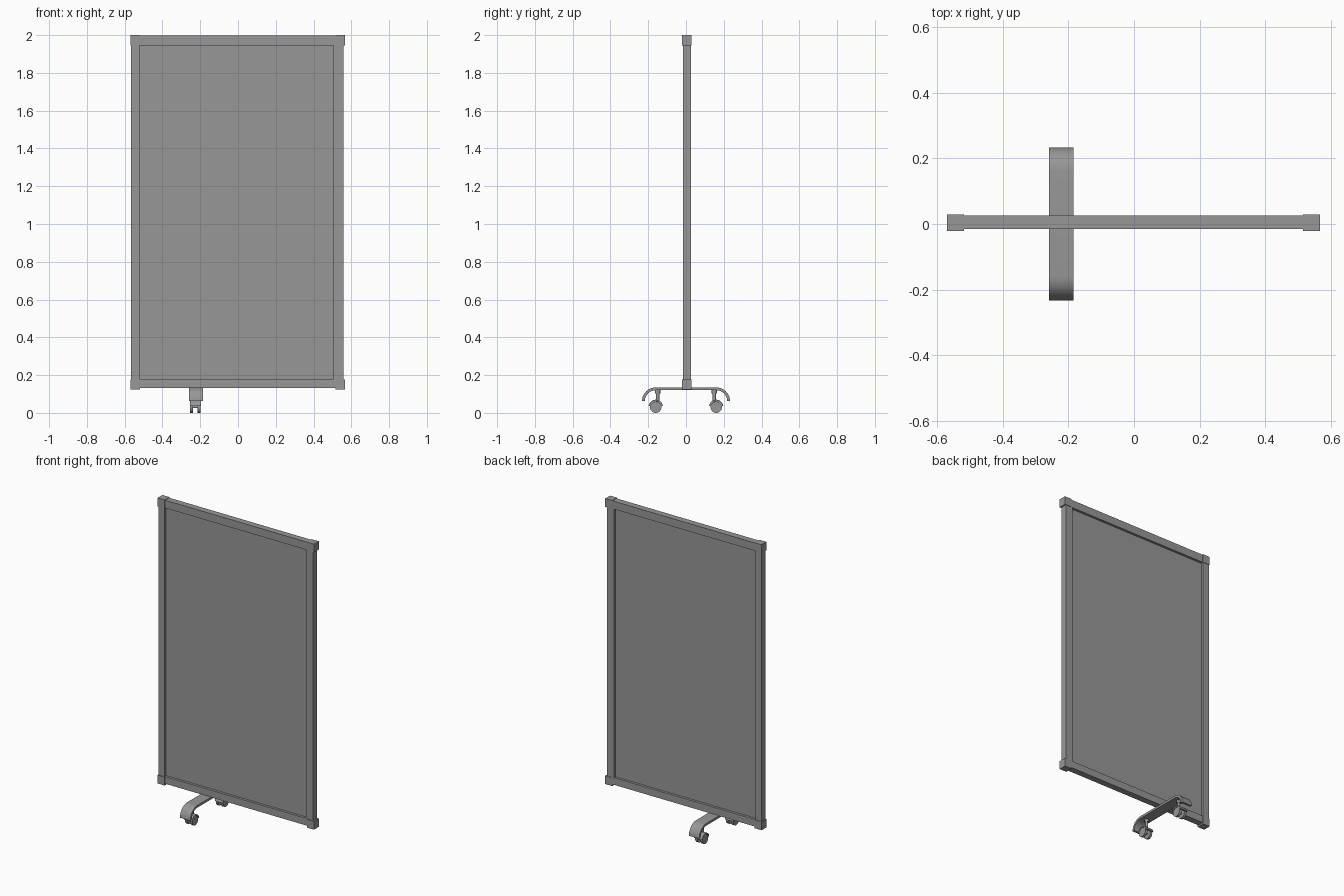
import bpy, bmesh
from math import sin, cos, pi
from mathutils import Matrix, Vector

cube = bpy.data.objects.get("Cube")
if cube:
    bpy.data.objects.remove(cube, do_unlink=True)

grey = bpy.data.materials.new("mid grey")
grey.use_nodes = True
grey.diffuse_color = (0.31, 0.31, 0.31, 1)
grey.node_tree.nodes["Principled BSDF"].inputs["Base Color"].default_value = (0.31, 0.31, 0.31, 1)


def finish(name, bm, smooth=False):
    bmesh.ops.recalc_face_normals(bm, faces=bm.faces)
    mesh = bpy.data.meshes.new(name)
    bm.to_mesh(mesh)
    bm.free()
    mesh.materials.append(grey)
    obj = bpy.data.objects.new(name, mesh)
    bpy.context.collection.objects.link(obj)
    if smooth:
        bpy.ops.object.select_all(action="DESELECT")
        obj.select_set(True)
        bpy.context.view_layer.objects.active = obj
        bpy.ops.object.shade_smooth_by_angle(angle=0.6)
    return obj


def box(name, x, y, z):
    """Box spanning the given (low, high) ranges."""
    bm = bmesh.new()
    bmesh.ops.create_cube(bm, size=1)
    for v in bm.verts:
        v.co = Vector([(r[0] + r[1]) / 2 + c * (r[1] - r[0]) for r, c in zip((x, y, z), v.co)])
    return finish(name, bm)


def cylinder(name, centre, radius, depth, axis="Z"):
    bm = bmesh.new()
    turn = Matrix.Rotation(pi / 2, 4, "Y") if axis == "X" else Matrix()
    bmesh.ops.create_cone(bm, cap_ends=True, segments=24, radius1=radius, radius2=radius,
                          depth=depth, matrix=Matrix.Translation(centre) @ turn)
    return finish(name, bm, True)


def extrude_x(name, profile, x0, x1):
    """Closed (y, z) profile swept along x."""
    bm = bmesh.new()
    face = bm.faces.new([bm.verts.new((x0, y, z)) for y, z in profile])
    new = bmesh.ops.extrude_face_region(bm, geom=[face])["geom"]
    bmesh.ops.translate(bm, vec=(x1 - x0, 0, 0),
                        verts=[v for v in new if isinstance(v, bmesh.types.BMVert)])
    return finish(name, bm, True)


def arc(cy, cz, radius, start, end, steps=10):
    return [(cy + radius * cos(start + (end - start) * i / steps),
             cz + radius * sin(start + (end - start) * i / steps)) for i in range(steps + 1)]


# Screen panel and its frame
rail_y = (-0.016, 0.026)
box("panel", (-0.53, 0.52), (0, 0.01), (0.17, 1.96))
box("top_rail", (-0.53, 0.53), rail_y, (1.945, 1.997))
box("bottom_rail", (-0.53, 0.53), rail_y, (0.133, 0.18))
box("right_rail", (-0.567, -0.522), rail_y, (0.16, 1.96))
box("left_rail", (0.506, 0.558), rail_y, (0.16, 1.96))

# Corner blocks
for side, x in (("right", (-0.57, -0.519)), ("left", (0.516, 0.567))):
    for level, z in (("lower", (0.123, 0.178)), ("upper", (1.945, 2.0))):
        box(f"{level}_{side}_corner", x, (-0.021, 0.029), z)

# Foot: a flat strip with both ends bent down
bend = 0.073
thick = 0.015
outer = arc(0.16, 0.062, bend, 0, pi / 2) + arc(-0.16, 0.062, bend, pi / 2, pi)
inner = arc(-0.16, 0.062, bend - thick, pi, pi / 2) + arc(0.16, 0.062, bend - thick, pi / 2, 0)
extrude_x("foot", outer + inner, -0.259, -0.184)

# Twin-wheel casters under both ends of the foot
mid = -0.226
for end, s in (("front", -1), ("back", 1)):
    cy = 0.16 * s
    cylinder(f"{end}_caster_stem", (mid, 0.15 * s, 0.09), 0.009, 0.066)
    cylinder(f"{end}_caster_collar", (mid, 0.15 * s, 0.112), 0.014, 0.018)
    cylinder(f"{end}_caster_axle", (mid, cy, 0.031), 0.006, 0.05, "X")
    for side, w in (("right", -1), ("left", 1)):
        cylinder(f"{end}_caster_{side}_wheel", (mid + 0.019 * w, cy, 0.03), 0.03, 0.016, "X")
    hood = arc(cy, 0.032, 0.038, 0.15, pi - 0.15) + arc(cy, 0.032, 0.03, pi - 0.15, 0.15)
    extrude_x(f"{end}_caster_hood", hood, mid - 0.029, mid + 0.029)
